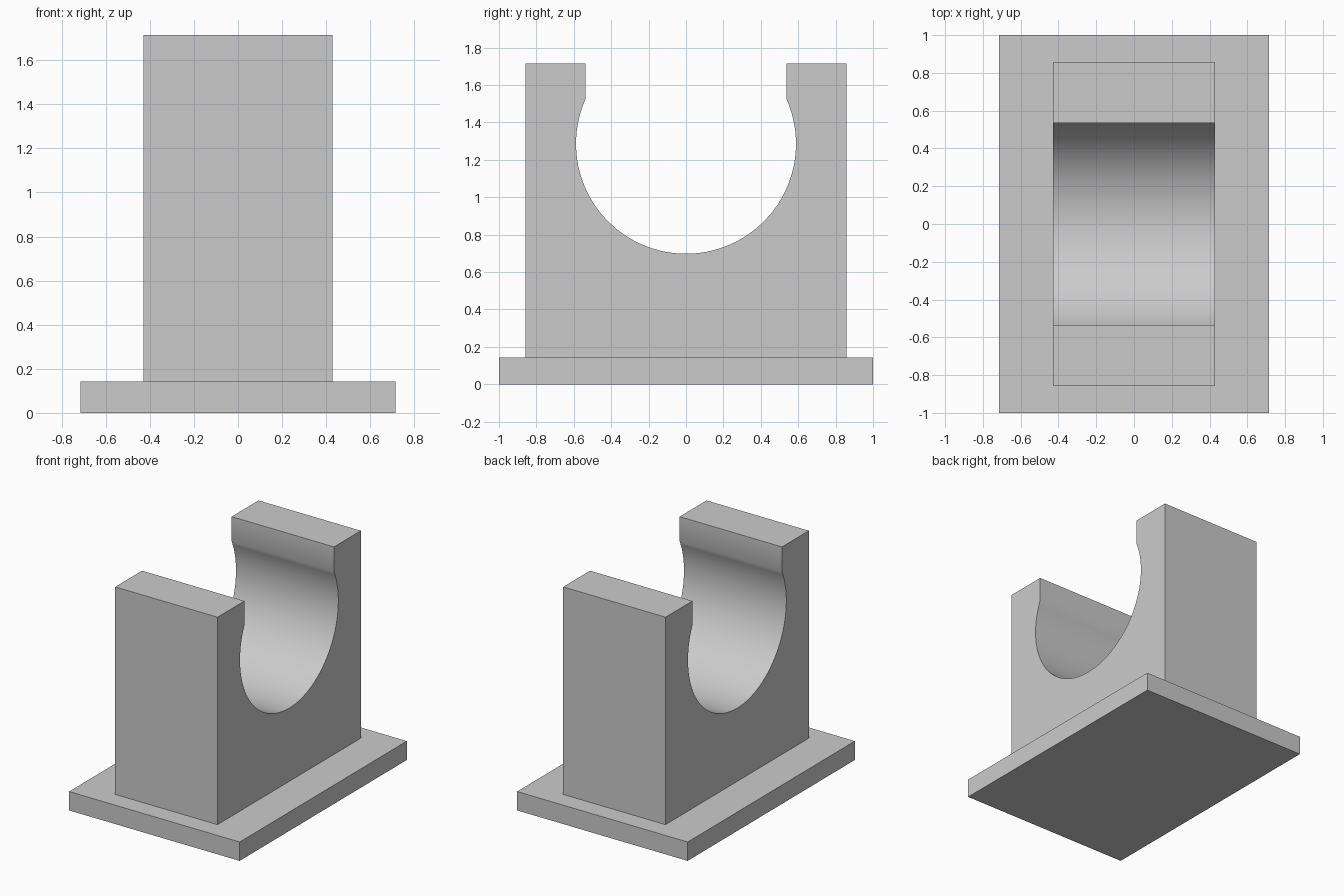
import bpy
import bmesh
import math

cube = bpy.data.objects.get("Cube")
if cube:
    bpy.data.objects.remove(cube, do_unlink=True)

# One plain grey for the whole bracket
grey = bpy.data.materials.new("light grey")
grey.use_nodes = True
colour = (0.6, 0.6, 0.6, 1)
grey.diffuse_color = colour
grey.node_tree.nodes["Principled BSDF"].inputs["Base Color"].default_value = colour


def extrude_profile(name, profile, width):
    """Extrude a closed (y, z) outline along x, centred on x = 0."""
    bm = bmesh.new()
    face = bm.faces.new([bm.verts.new((-width / 2, y, z)) for y, z in profile])
    result = bmesh.ops.extrude_face_region(bm, geom=[face])
    moved = [v for v in result["geom"] if isinstance(v, bmesh.types.BMVert)]
    bmesh.ops.translate(bm, verts=moved, vec=(width, 0, 0))
    bmesh.ops.recalc_face_normals(bm, faces=bm.faces)
    mesh = bpy.data.meshes.new(name)
    bm.to_mesh(mesh)
    bm.free()
    mesh.materials.append(grey)
    obj = bpy.data.objects.new(name, mesh)
    bpy.context.collection.objects.link(obj)
    return obj


base_top = 0.143
block_top = 1.714
block_half = 0.857
slot_half = 0.536
bore_radius = 0.588
bore_z = 1.286
segments = 64

# Base plate
extrude_profile("base_plate", [(-1, 0), (1, 0), (1, base_top), (-1, base_top)], 1.428)

# Upright block with an open round cradle and a narrower slot mouth
start = math.acos(slot_half / bore_radius)
sweep = math.pi + 2 * start
arc = []
for i in range(segments + 1):
    a = start - sweep * i / segments
    arc.append((bore_radius * math.cos(a), bore_z + bore_radius * math.sin(a)))
outline = [(-block_half, base_top), (block_half, base_top),
           (block_half, block_top), (slot_half, block_top)]
outline += arc + [(-slot_half, block_top), (-block_half, block_top)]
cradle = extrude_profile("cradle_block", outline, 0.857)

# Smooth bore, sharp outer edges
bpy.ops.object.select_all(action="DESELECT")
cradle.select_set(True)
bpy.context.view_layer.objects.active = cradle
bpy.ops.object.shade_smooth_by_angle(angle=math.radians(30))
